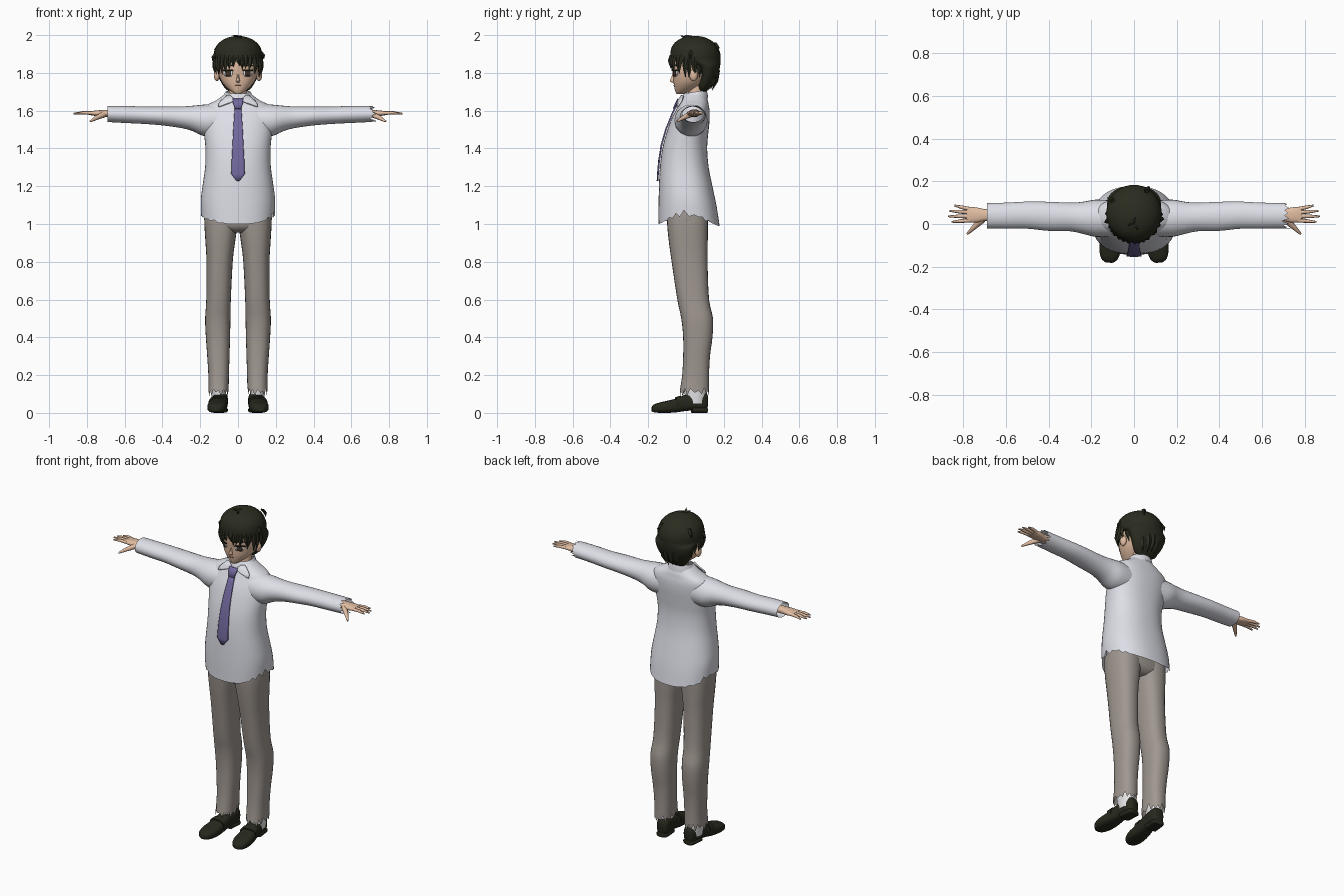
import bpy, bmesh, math, random
from mathutils import Vector
from mathutils.bvhtree import BVHTree

random.seed(4)
cube = bpy.data.objects.get("Cube")
if cube:
    bpy.data.objects.remove(cube, do_unlink=True)


def material(name, rgb):
    m = bpy.data.materials.new(name)
    m.use_nodes = True
    m.diffuse_color = (*rgb, 1)
    bsdf = next(n for n in m.node_tree.nodes if n.type == "BSDF_PRINCIPLED")
    bsdf.inputs["Base Color"].default_value = (*rgb, 1)
    bsdf.inputs["Roughness"].default_value = 0.8
    return m


SHIRT = material("shirt_white", (0.73, 0.74, 0.80))
TROUSER = material("trouser_grey", (0.35, 0.31, 0.28))
SKIN = material("skin", (0.76, 0.51, 0.36))
HAIR = material("hair_dark", (0.024, 0.025, 0.014))
LEATHER = material("shoe_leather", (0.02, 0.021, 0.012))
TIE = material("tie_purple", (0.17, 0.14, 0.34))
WHITE = material("sock_white", (0.8, 0.8, 0.82))
IRIS = material("iris_brown", (0.05, 0.03, 0.02))
LIP = material("lip_brown", (0.35, 0.15, 0.11))


def finish(name, bm, mat, angle=50):
    bmesh.ops.recalc_face_normals(bm, faces=bm.faces)
    me = bpy.data.meshes.new(name)
    bm.to_mesh(me)
    bm.free()
    me.materials.append(mat)
    me.shade_smooth()
    me.set_sharp_from_angle(angle=math.radians(angle))
    ob = bpy.data.objects.new(name, me)
    bpy.context.scene.collection.objects.link(ob)
    return ob


def resample(rings, steps):
    """Smooth curve through the ring values."""
    out = []
    for i in range(len(rings) - 1):
        a, b, c, d = (rings[max(0, min(len(rings) - 1, i + k))] for k in (-1, 0, 1, 2))
        for s in range(steps):
            t = s / steps
            out.append([q + t / 2 * (r - p + t * (2 * p - 5 * q + 4 * r - w + t * (3 * (q - r) + w - p)))
                        for p, q, r, w in zip(a, b, c, d)])
    return out + [list(rings[-1])]


def loft(name, rings, mat, axis="z", n=28, power=2.0, steps=3, caps=True):
    """Skin rounded rings, each given as (position, u0, u1, v0, v1)."""
    bm = bmesh.new()
    loops = []
    for t, u0, u1, v0, v1 in resample(rings, steps):
        loop = []
        for k in range(n):
            a = 2 * math.pi * k / n
            c, s = math.cos(a), math.sin(a)
            u = (u0 + u1) / 2 + (u1 - u0) / 2 * math.copysign(abs(c) ** (2 / power), c)
            v = (v0 + v1) / 2 + (v1 - v0) / 2 * math.copysign(abs(s) ** (2 / power), s)
            loop.append(bm.verts.new({"x": (t, u, v), "y": (u, t, v), "z": (u, v, t)}[axis]))
        loops.append(loop)
    for p, q in zip(loops, loops[1:]):
        for k in range(n):
            bm.faces.new((p[k], p[(k + 1) % n], q[(k + 1) % n], q[k]))
    if caps:
        bm.faces.new(loops[0])
        bm.faces.new(loops[-1])
    return finish(name, bm, mat)


def rag(ob, n, axis, reach, amount):
    """Tear the first ring of a loft, fading the shift along its length."""
    verts = ob.data.vertices
    start = verts[0].co[axis]
    shift = [amount(k, verts[k].co.copy()) for k in range(n)]
    for i, v in enumerate(verts):
        v.co[axis] += shift[i % n] * max(0, 1 - abs(v.co[axis] - start) / reach)


def tree(ob):
    return BVHTree.FromPolygons([v.co for v in ob.data.vertices],
                                [p.vertices[:] for p in ob.data.polygons])


def plate(name, target, rows, mat, lift, s=1, cols=6):
    """Thin patch laid on the front of a surface; rows are (z, x0, x1)."""
    bm = bmesh.new()
    grid = []
    for z, x0, x1 in rows:
        line = []
        for k in range(cols + 1):
            x = s * (x0 + (x1 - x0) * k / cols)
            hit = target.ray_cast(Vector((x, -1, z)), Vector((0, 1, 0)))[0]
            line.append(bm.verts.new((x, (hit.y if hit else 0) - lift, z)))
        grid.append(line)
    for p, q in zip(grid, grid[1:]):
        for k in range(cols):
            bm.faces.new((p[k], p[k + 1], q[k + 1], q[k]))
    ob = finish(name, bm, mat)
    mod = ob.modifiers.new("thickness", "SOLIDIFY")
    mod.thickness = min(lift, 0.008)
    mod.offset = 0
    return ob


def tube(name, pts, radii, mat, n=8):
    """Tapered round limb through points."""
    bm = bmesh.new()
    pts = [Vector(p) for p in pts]
    d = (pts[-1] - pts[0]).normalized()
    side = d.cross(Vector((0, 0, 1))).normalized()
    up = side.cross(d)
    loops = [[bm.verts.new(p + r * (side * math.cos(a) + up * math.sin(a)))
              for a in (2 * math.pi * k / n for k in range(n))] for p, r in zip(pts, radii)]
    for p, q in zip(loops, loops[1:]):
        for k in range(n):
            bm.faces.new((p[k], p[(k + 1) % n], q[(k + 1) % n], q[k]))
    bm.faces.new(loops[0])
    bm.faces.new(loops[-1])
    return finish(name, bm, mat)


# Shirt body with a torn hem at the sides
body = [(1.0, .195, -.145, .178), (1.1, .197, -.145, .162), (1.2, .188, -.143, .14),
        (1.3, .174, -.138, .12), (1.4, .172, -.125, .112), (1.48, .18, -.104, .118),
        (1.55, .185, -.08, .125), (1.6, .185, -.055, .125), (1.63, .165, -.04, .12),
        (1.655, .115, -.028, .115), (1.69, .066, -.012, .1)]
shirt = loft("shirt_body", [(z, -w, w, a, b) for z, w, a, b in body], SHIRT, n=48, power=2.3, caps=False)


def hem(k, co):
    sides = (abs(co.x) / .195) ** 3
    return sides * (.04 + (.04 * random.random() if k % 2 else 0)) - .012 * (co.y > .1)


rag(shirt, 48, 2, .2, hem)
shirt_tree = tree(shirt)

# Collar band and flaps
collar = loft("collar", [(1.655, -.085, .085, -.035, .118), (1.685, -.074, .074, -.022, .113),
                         (1.7, -.066, .066, -.012, .108)], SHIRT, caps=False)
for v in collar.data.vertices:
    v.co.z += .16 * (v.co.y - .05)
for s, side in ((1, "left"), (-1, "right")):
    plate("collar_flap_" + side, shirt_tree, [(1.68, .04, .058), (1.655, .012, .085),
          (1.64, .045, .1), (1.622, .095, .104)], SHIRT, .012, s)

# Tie
plate("tie_blade", shirt_tree, [(1.63, -.016, .016), (1.58, -.02, .02), (1.5, -.025, .025),
      (1.42, -.029, .029), (1.34, -.033, .033), (1.265, -.036, .036), (1.228, -.008, .008)], TIE, .009)
plate("tie_knot", shirt_tree, [(1.662, -.028, .028), (1.64, -.026, .026), (1.61, -.015, .015)], TIE, .017)

# Trousers hip block, hidden mostly by the shirt
loft("trouser_hips", [(.955, -.06, .06, -.06, .08), (.985, -.165, .165, -.095, .11),
                      (1.05, -.178, .178, -.1, .115), (1.15, -.165, .165, -.1, .11)], TROUSER, power=2.5)

leg = [(.09, .05, .157, -.032, .122), (.2, .048, .157, -.02, .122), (.3, .045, .163, -.015, .127),
       (.4, .042, .17, -.015, .14), (.5, .04, .174, -.025, .143), (.6, .038, .168, -.046, .122),
       (.8, .028, .167, -.076, .114), (.9, .016, .172, -.09, .115), (1.0, .002, .178, -.1, .116),
       (1.06, .002, .176, -.1, .115)]
sleeve = [(.69, -.02, .098, 1.54, 1.626), (.6, -.022, .1, 1.535, 1.625), (.5, -.022, .105, 1.53, 1.622),
          (.4, -.032, .104, 1.522, 1.622), (.3, -.034, .1, 1.508, 1.622), (.24, -.046, .104, 1.492, 1.626),
          (.18, -.06, .114, 1.465, 1.632), (.1, -.06, .11, 1.46, 1.636)]
upper = [(.116, .022, .035, .09), (.1, .036, .012, .11), (.05, .04, .014, .108), (0, .042, .01, .098),
         (-.06, .049, .002, .074), (-.12, .051, .0, .06), (-.165, .038, .002, .047), (-.182, .016, .008, .032)]
fingers = [(.017, .855, .01), (.036, .872, .036), (.054, .866, .062), (.07, .842, .087)]

for s, side in ((1, "left"), (-1, "right")):
    # Leg with torn cuff, and sock
    ob = loft("trouser_leg_" + side, [(z, s * a, s * b, c, d) for z, a, b, c, d in leg], TROUSER, power=2.4, caps=False)
    rag(ob, 28, 2, .1, lambda k, co: random.uniform(.025, .05) if k % 2 else random.uniform(-.005, .02))
    loft("sock_" + side, [(.05, s * .068, s * .138, .0, .102), (.16, s * .06, s * .145, -.015, .112)], WHITE)

    # Loafer: upper, instep strap and heel
    strap = [(y, -w, w, .02, h) for y, w, h in ((-.03, .047, .091), (-.055, .051, .083))]
    heel = [(y, -w, w, 0, .03) for y, w in ((.113, .03), (.1, .037), (.03, .039))]
    for part, rings in (("shoe_", [(y, -w, w, a, b) for y, w, a, b in upper]),
                        ("shoe_strap_", strap), ("shoe_heel_", heel)):
        ob = loft(part + side, rings, LEATHER, axis="y", power=2.8)
        ob.location.x = s * .1
        ob.rotation_euler.z = s * .1

    # Sleeve; only the left cuff is torn
    first = .735 if s > 0 else .69
    rings = [(first, *sleeve[0][1:])] + sleeve[1:]
    ob = loft("sleeve_" + side, [(s * t, *r) for t, *r in rings], SHIRT, axis="x", caps=False)
    if s > 0:
        rag(ob, 28, 0, .12, lambda k, co: -random.uniform(.02, .05) if k % 2 else -random.uniform(0, .02))

    # Hand with four fingers and a thumb
    loft("hand_" + side, [(s * .64, .015, .07, 1.565, 1.607), (s * .7, .014, .07, 1.567, 1.604),
                          (s * .74, .006, .078, 1.57, 1.602), (s * .785, .008, .08, 1.577, 1.597)],
         SKIN, axis="x", n=16, power=2.5)
    for i, (y, tip_x, tip_y) in enumerate(fingers):
        mid = ((.775 + tip_x) / 2 * s, (y + tip_y) / 2, 1.589)
        tube(f"finger_{side}_{i + 1}", [(s * .77, y, 1.587), mid, (s * tip_x, tip_y, 1.584)], (.01, .0085, .004), SKIN)
    tube("thumb_" + side, [(s * .71, .022, 1.58), (s * .75, -.015, 1.562), (s * .782, -.047, 1.543)],
         (.017, .012, .005), SKIN)

# Neck, head and nose
loft("neck", [(1.6, -.055, .055, .0, .1), (1.68, -.047, .047, .01, .1), (1.78, -.05, .05, .015, .11)], SKIN)
skull = [(1.688, .014, -.05, -.02), (1.7, .034, -.056, .02), (1.72, .059, -.061, .06), (1.75, .085, -.066, .1),
         (1.79, .103, -.069, .135), (1.83, .108, -.074, .15), (1.88, .108, -.07, .155), (1.94, .09, -.04, .13),
         (1.975, .04, 0, .1)]
head = loft("head", [(z, -w, w, a, b) for z, w, a, b in skull], SKIN, n=32, power=2.15)
face = tree(head)
loft("nose", [(1.748, -.006, .006, -.07, -.05), (1.757, -.01, .01, -.087, -.05), (1.775, -.007, .007, -.079, -.05),
              (1.805, -.004, .004, -.07, -.05)], SKIN, n=10)
plate("mouth", face, [(1.731, -.012, .012), (1.735, -.016, .016)], LIP, .002)

# Eyes, brows and ears
for s, side in ((1, "left"), (-1, "right")):
    plate("eye_white_" + side, face, [(1.782, .036, .064), (1.79, .03, .073), (1.814, .03, .075)], WHITE, .002, s)
    plate("iris_" + side, face, [(1.782, .043, .06), (1.79, .037, .066), (1.814, .037, .066)], IRIS, .003, s)
    plate("lash_" + side, face, [(1.811, .024, .082), (1.818, .03, .076)], HAIR, .004, s)
    plate("brow_" + side, face, [(1.837, .024, .08), (1.845, .022, .07)], HAIR, .003, s)
    bm = bmesh.new()
    bmesh.ops.create_uvsphere(bm, u_segments=14, v_segments=10, radius=1)
    bmesh.ops.scale(bm, vec=(.016, .022, .032), verts=bm.verts)
    bmesh.ops.translate(bm, vec=(s * .112, .04, 1.788), verts=bm.verts)
    finish("ear_" + side, bm, SKIN)

# Hair cap
cap = [(1.7, .045, .075, .105), (1.72, .07, .06, .128), (1.76, .095, .06, .155), (1.8, .112, .055, .173),
       (1.84, .125, .03, .181), (1.865, .128, -.072, .183), (1.9, .129, -.083, .182), (1.94, .116, -.074, .166),
       (1.97, .087, -.048, .136), (1.988, .05, -.01, .1), (1.996, .012, .03, .06)]
loft("hair_cap", [(z, -w, w, a, b) for z, w, a, b in cap], HAIR, n=36)

# Hair locks: fringe, sideburns, nape and strays
bm = bmesh.new()


def lock(root, tip, width, bulge=.008):
    root, tip = Vector(root), Vector(tip)
    out = Vector((root.x, root.y - .05, 0)).normalized()
    across = out.cross(tip - root).normalized()
    rings = []
    for p, w in ((root, width), (root.lerp(tip, .5) + out * bulge, width * .8)):
        rings.append([bm.verts.new(p + o) for o in (across * w, out * .01, across * -w, out * -.01)])
    end = bm.verts.new(tip)
    for k in range(4):
        j = (k + 1) % 4
        bm.faces.new((rings[0][k], rings[0][j], rings[1][j], rings[1][k]))
        bm.faces.new((rings[1][k], rings[1][j], end))


def around(deg, rx, ry, z):
    a = math.radians(deg)
    return (rx * math.sin(a), .048 - ry * math.cos(a), z)


for i, deg in enumerate(range(-88, 89, 11)):
    tip_z = 1.838 - .05 * min(1, abs(deg) / 65) - random.uniform(0, .018)
    lock(around(deg, .12, .124, 1.895), around(deg + random.uniform(-7, 7), .117, .128, tip_z), .017)
for deg in range(100, 261, 16):
    low = 1.8 - .075 * abs(math.sin(math.radians((deg - 90)))) + random.uniform(-.01, .01)
    lock(around(deg, .11, .122, low + .08), around(deg + 5, .096, .09, low - .02), .02)
for deg, z in ((80, 1.89), (-75, 1.88), (150, 1.93), (-120, 1.92)):
    lock(around(deg, .115, .122, z + .03), around(deg, .14, .142, z - .02), .012)
lock((0, .02, 1.98), (.02, -.03, 2.0), .01)
lock((.01, .04, 1.985), (-.03, -.01, 2.0), .01)
finish("hair_locks", bm, HAIR, 35)
